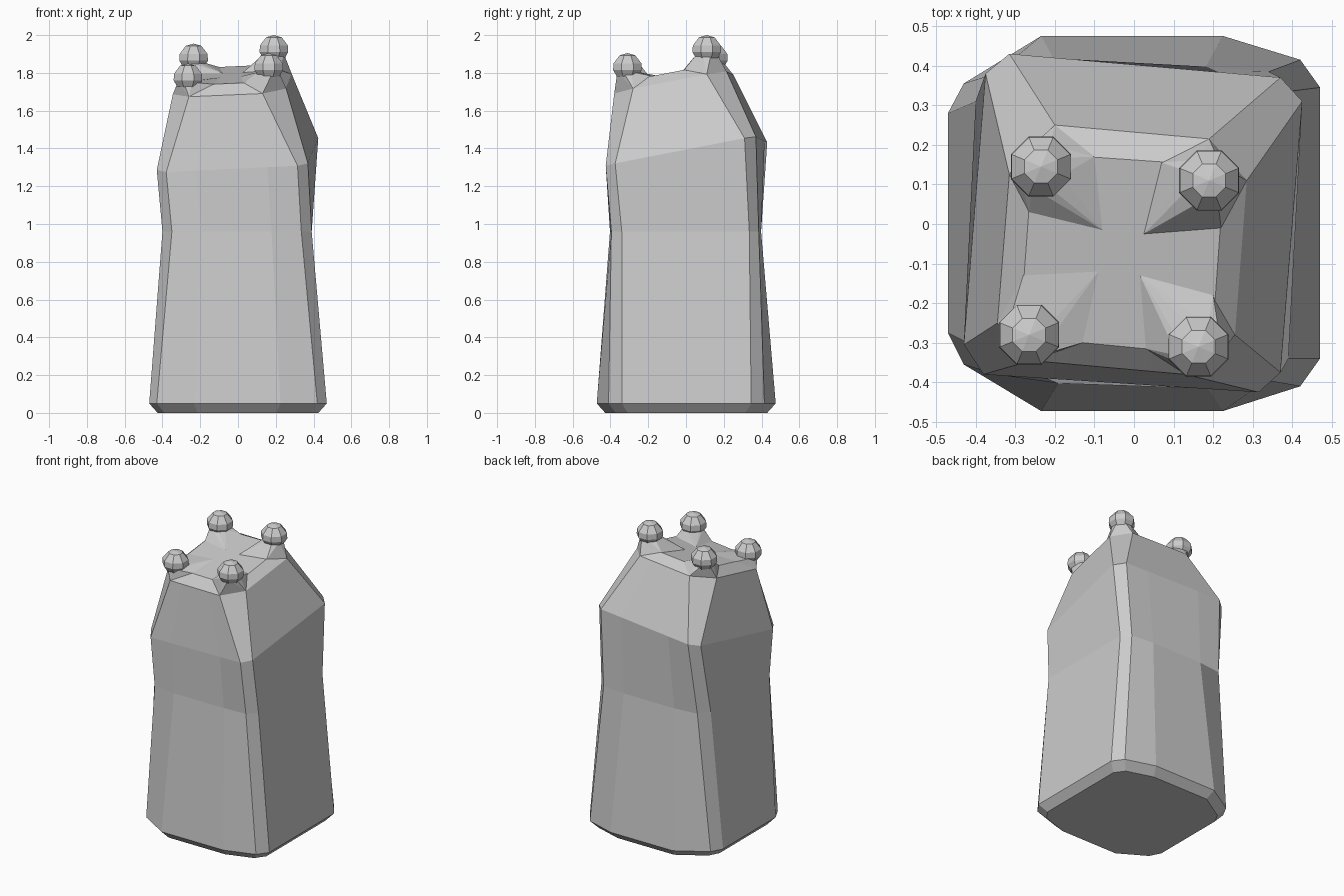
import bpy, bmesh, math
from mathutils import Vector

if "Cube" in bpy.data.objects:
    bpy.data.objects.remove(bpy.data.objects["Cube"])


def tilt(x, y):
    # the whole upper part leans up toward the back right
    return 0.06 * x + 0.19 * y


def ring(corners, z, tilted=True, bulge=0.0, scale=1.0):
    # corners: two points each, counter-clockwise from front left;
    # two extra points are added along the front and back sides
    fl, fl2, fr, fr2, br, br2, bl, bl2 = [Vector(c) for c in corners]

    def mids(a, b, sign):
        out = []
        for t in (0.23, 0.77):
            p = a.lerp(b, t)
            avg = (a.y + b.y) / 2
            if bulge:
                p.y = avg + sign * bulge
            out.append(p)
        return out

    pts = ([fl, fl2] + mids(fl2, fr, -1) + [fr, fr2, br, br2]
           + mids(br2, bl, 1) + [bl, bl2])
    pts = pts[-1:] + pts[:-1]
    return [(p.x * scale, p.y * scale, z + (tilt(p.x, p.y) if tilted else 0))
            for p in pts]


def finish(name, bm):
    bmesh.ops.recalc_face_normals(bm, faces=bm.faces)
    me = bpy.data.meshes.new(name)
    bm.to_mesh(me)
    bm.free()
    ob = bpy.data.objects.new(name, me)
    bpy.context.collection.objects.link(ob)
    return ob


def hull(name, pts):
    bm = bmesh.new()
    for p in pts:
        bm.verts.new(p)
    res = bmesh.ops.convex_hull(bm, input=bm.verts)
    junk = {v for v in res["geom_interior"] + res["geom_unused"]
            if isinstance(v, bmesh.types.BMVert)}
    bmesh.ops.delete(bm, geom=list(junk), context='VERTS')
    return finish(name, bm)


# Block body: base, waist, shoulder, rim and top deck outlines
base = [(-.47, -.275), (-.43, -.355), (.42, -.41), (.47, -.34),
        (.47, .345), (.42, .415), (-.43, .355), (-.47, .28)]
waist = [(-.40, -.31), (-.35, -.38), (.335, -.395), (.39, -.34),
         (.39, .335), (.34, .385), (-.35, .38), (-.40, .31)]
shoulder = [(-.43, -.305), (-.38, -.38), (.315, -.425), (.37, -.375),
            (.425, .31), (.37, .37), (-.315, .43), (-.375, .38)]
rim = [(-.345, -.25), (-.26, -.345), (.13, -.38), (.255, -.28),
       (.285, .11), (.19, .215), (-.20, .25), (-.315, .125)]
deck = [(-.285, -.23), (-.23, -.29), (.13, -.325), (.20, -.26),
        (.225, .09), (.17, .15), (-.19, .175), (-.26, .11)]

rings = [ring(base, 0, False, .09, .905),
         ring(base, .05, False, .09),
         ring(waist, .96, False, .015),
         ring(shoulder, 1.37),
         ring(rim, 1.755),
         ring(deck, 1.805)]
bm = bmesh.new()
loops = [[bm.verts.new(p) for p in r] for r in rings]
n = len(loops[0])
for a, b in zip(loops, loops[1:]):
    for i in range(n):
        j = (i + 1) % n
        bm.faces.new((a[i], a[j], b[j], b[i]))
bm.faces.new(loops[0][::-1])
bm.faces.new(loops[-1])
finish("body", bm)


# Corner posts: knob centre and top, fin tip, two deck points, rim corners
posts = {
    "front_left": ((-.265, -.28, 1.85), (-.09, -.12),
                   [(-.28, -.13), (-.13, -.30)], rim[0:2]),
    "front_right": ((.163, -.31, 1.905), (.015, -.13),
                    [(.03, -.315), (.20, -.18)], rim[2:4]),
    "back_right": ((.19, .11, 2.0), (.025, -.025),
                   [(.22, -.01), (.07, .155)], rim[4:6]),
    "back_left": ((-.235, .145, 1.955), (-.08, -.015),
                  [(-.10, .17), (-.265, .03)], rim[6:8]),
}


def circle(c, r, drop):
    return [(c[0] + r * math.cos(math.pi * (k + .5) / 4),
             c[1] + r * math.sin(math.pi * (k + .5) / 4), c[2] - drop)
            for k in range(8)]


for side, (c, tip, inner, outer) in posts.items():
    # Fin rising from the deck to the neck
    pts = [(x, y, 1.805 + tilt(x, y)) for x, y in [tip] + inner]
    pts += [(x, y, 1.755 + tilt(x, y)) for x, y in outer]
    hull(side + "_fin", pts + circle(c, .058, .10))
    # Faceted knob
    knob = circle(c, .06, .125) + circle(c, .082, .09)
    knob += circle(c, .08, .055) + circle(c, .045, .012) + [c]
    hull(side + "_knob", knob)
